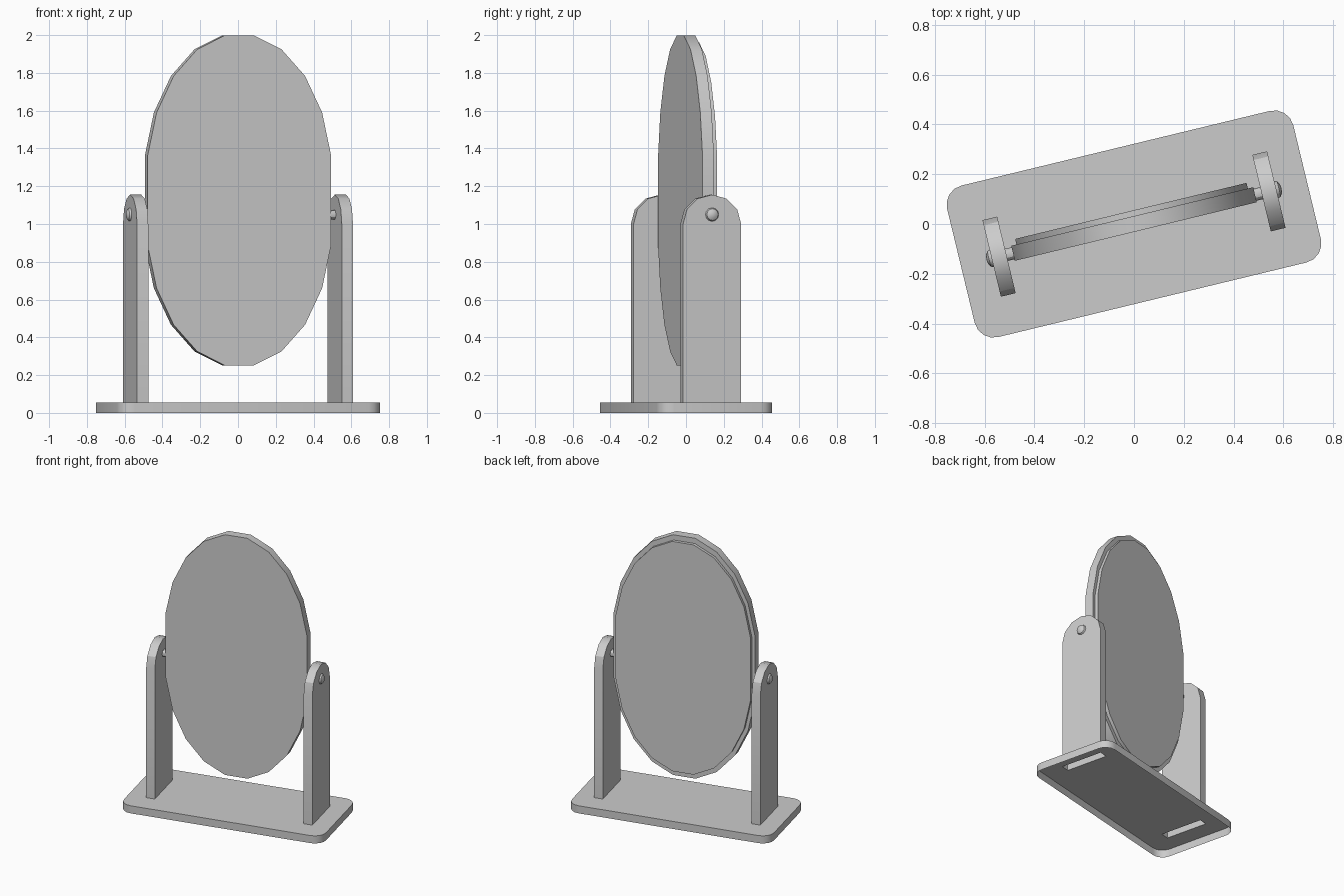
import bpy, bmesh
from math import sin, cos, pi, radians
from mathutils import Matrix, Vector

if "Cube" in bpy.data.objects:
    bpy.data.objects.remove(bpy.data.objects["Cube"])

TURN = Matrix.Rotation(radians(13.6), 4, 'Z')   # whole stand is turned on the spot
BASE_H = 0.055
POST_X0, POST_X1, POST_HALF = 0.527, 0.588, 0.158
PIVOT_Z = 1.05


def finish(bm, name):
    bmesh.ops.recalc_face_normals(bm, faces=bm.faces[:])
    bm.transform(TURN)
    mesh = bpy.data.meshes.new(name)
    bm.to_mesh(mesh)
    bm.free()
    obj = bpy.data.objects.new(name, mesh)
    bpy.context.collection.objects.link(obj)
    bpy.ops.object.select_all(action='DESELECT')
    obj.select_set(True)
    bpy.context.view_layer.objects.active = obj
    bpy.ops.object.shade_smooth_by_angle(angle=radians(30))
    return obj


def prism(bm, points, push):
    """Extrude a closed outline along a vector; returns the start face."""
    a = [bm.verts.new(p) for p in points]
    b = [bm.verts.new(Vector(p) + Vector(push)) for p in points]
    n = len(a)
    for i in range(n):
        bm.faces.new((a[i], a[(i + 1) % n], b[(i + 1) % n], b[i]))
    bm.faces.new(b)
    return bm.faces.new(a[::-1])


# base: rounded shell, open underneath, with a slot under each hollow post
L, W, R, SEG = 0.715, 0.313, 0.078, 4
outline = []
for k, (sx, sy) in enumerate([(1, 1), (-1, 1), (-1, -1), (1, -1)]):
    for i in range(SEG + 1):
        t = pi / 2 * (k + i / SEG)
        outline.append((sx * (L - R) + R * cos(t), sy * (W - R) + R * sin(t), BASE_H))
slots = [[(s * x, y, BASE_H) for x, y in ((POST_X0, -POST_HALF), (POST_X1, -POST_HALF),
                                          (POST_X1, POST_HALF), (POST_X0, POST_HALF))]
         for s in (-1, 1)]
bm = bmesh.new()
loops = []
for pts in [outline] + slots:
    vs = [bm.verts.new(p) for p in pts]
    loops.append([bm.edges.new((vs[i], vs[(i + 1) % len(vs)])) for i in range(len(vs))])
bmesh.ops.triangle_fill(bm, edges=[e for lp in loops for e in lp], use_beauty=True,
                        normal=(0, 0, 1))
ext = bmesh.ops.extrude_edge_only(bm, edges=loops[0])
for v in ext['geom']:
    if isinstance(v, bmesh.types.BMVert):
        v.co.z = 0
finish(bm, "base")

# posts with half-round tops, and pivot pins
for s, side in ((-1, "left"), (1, "right")):
    profile = [(s * POST_X0, -POST_HALF, BASE_H), (s * POST_X0, POST_HALF, BASE_H)]
    for i in range(7):
        t = pi * i / 6
        profile.append((s * POST_X0, POST_HALF * cos(t), 1.0 + 0.155 * sin(t)))
    bm = bmesh.new()
    prism(bm, profile, (s * (POST_X1 - POST_X0), 0, 0))
    bm.normal_update()
    bottom = [f for f in bm.faces if all(abs(v.co.z - BASE_H) < 1e-5 for v in f.verts)]
    bmesh.ops.recalc_face_normals(bm, faces=bm.faces[:])
    bmesh.ops.delete(bm, geom=bottom, context='FACES_ONLY')
    finish(bm, side + "_post")

    bm = bmesh.new()
    dome = (Matrix.Translation((s * POST_X1, 0, PIVOT_Z)) @ Matrix.Diagonal((0.6, 1, 1, 1))
            @ Matrix.Rotation(pi / 2, 4, 'Y'))
    bmesh.ops.create_uvsphere(bm, u_segments=12, v_segments=6, radius=0.036, matrix=dome)
    axle = Matrix.Translation((s * 0.537, 0, PIVOT_Z)) @ Matrix.Rotation(pi / 2, 4, 'Y')
    bmesh.ops.create_cone(bm, cap_ends=True, segments=12, radius1=0.025, radius2=0.025,
                          depth=0.1, matrix=axle)
    finish(bm, side + "_pivot_pin")


# mirror: 20-sided oval with slightly stretched straight sides
def oval(scale, y):
    pts = []
    for i in range(20):
        t = radians(9 + 18 * i)
        z = 0.766 * cos(t)
        z += 0.117 if z > 0 else -0.117
        pts.append((0.506 * sin(t) * scale, y, 1.125 + z * scale))
    return pts


for name, scale, y0, depth in (("mirror_frame", 1.0, -0.031, 0.062),
                               ("mirror_back", 0.956, 0.031, 0.023)):
    bm = bmesh.new()
    prism(bm, oval(scale, y0), (0, depth, 0))
    finish(bm, name)
